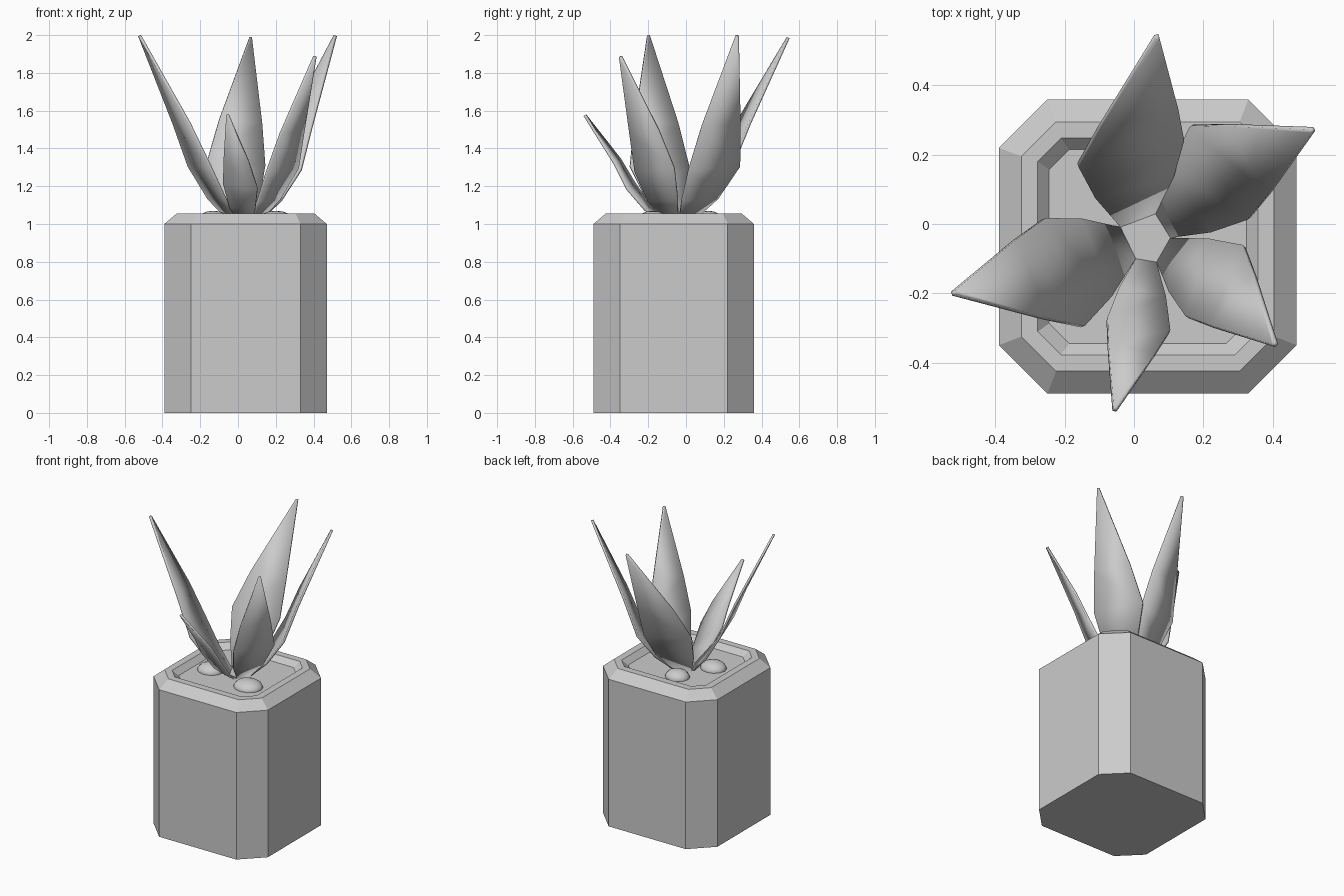
import bpy, bmesh
from mathutils import Vector

if "Cube" in bpy.data.objects:
    bpy.data.objects.remove(bpy.data.objects["Cube"])

FLOOR = 1.02


def add_object(name, verts, faces):
    mesh = bpy.data.meshes.new(name)
    mesh.from_pydata(verts, [], faces)
    obj = bpy.data.objects.new(name, mesh)
    bpy.context.collection.objects.link(obj)
    return obj


def octagon(inset, cut, z):
    x0, x1, y0, y1 = -0.39 + inset, 0.47 - inset, -0.49 + inset, 0.36 - inset
    return [(x0 + cut, y0, z), (x1 - cut, y0, z), (x1, y0 + cut, z), (x1, y1 - cut, z),
            (x1 - cut, y1, z), (x0 + cut, y1, z), (x0, y1 - cut, z), (x0, y0 + cut, z)]


# Pot: stacked chamfered squares (inset, corner cut, height)
rings = [(0, 0.14, 0), (0, 0.14, 1.0), (0.065, 0.10, 1.055),
         (0.112, 0.067, 1.055), (0.145, 0.058, FLOOR)]
verts = [p for r in rings for p in octagon(*r)]
faces = [tuple(reversed(range(8))), tuple(range(32, 40))]
for r in range(len(rings) - 1):
    for i in range(8):
        j = (i + 1) % 8
        faces.append((r * 8 + i, r * 8 + j, r * 8 + 8 + j, r * 8 + 8 + i))
add_object("pot", verts, faces)


def leaf(name, base_a, base_b, wide_a, wide_b, tip):
    """Blade running from a base edge through its widest row to a tip."""
    a0, b0 = Vector((*base_a, FLOOR)), Vector((*base_b, FLOOR))
    a2, b2, tip = Vector(wide_a), Vector(wide_b), Vector(tip)

    def row(a, b, widen, lift):
        mid, half = (a + b) / 2, (b - a) / 2 * widen
        mid.z += lift
        return [mid - half, mid + half]

    side = (b2 - a2).normalized() * 0.006
    pts = row(a0, b0, 1, 0)
    pts += row(a0.lerp(a2, 0.5), b0.lerp(b2, 0.5), 1.12, -0.025)
    pts += row(a2, b2, 1, 0)
    pts += row(a2.lerp(tip, 0.3), b2.lerp(tip, 0.3), 1.06, 0.02)
    pts += [tip - side, tip + side]
    quads = [(i, i + 1, i + 3, i + 2) for i in range(0, 8, 2)]
    obj = add_object(name, pts, quads)
    solid = obj.modifiers.new("thickness", 'SOLIDIFY')
    solid.thickness = 0.014
    solid.offset = -1
    return obj


# Leaves grow from the five edges of a small pentagon
core = [(-0.039, -0.009), (0.062, 0.029), (0.105, -0.04), (0.065, -0.11), (0.005, -0.10)]
blades = [
    ("leaf_back", (-0.16, 0.164, 1.34), (0.145, 0.24, 1.31), (0.068, 0.535, 1.99)),
    ("leaf_back_right", (0.16, 0.28, 1.31), (0.327, 0.012, 1.29), (0.51, 0.268, 2.0)),
    ("leaf_front_right", (0.312, -0.06, 1.30), (0.148, -0.265, 1.28), (0.402, -0.343, 1.89)),
    ("leaf_front", (0.105, -0.305, 1.19), (-0.076, -0.268, 1.22), (-0.053, -0.53, 1.58)),
    ("leaf_left", (-0.142, -0.294, 1.31), (-0.255, 0.017, 1.31), (-0.515, -0.197, 2.0)),
]
leaves = [leaf(n, core[i], core[(i + 1) % 5], a, b, t) for i, (n, a, b, t) in enumerate(blades)]

# Pebbles resting in the tray
pebbles = []
for i, (x, y, r) in enumerate([(0.20, -0.175, 0.095), (-0.13, -0.11, 0.085), (-0.02, 0.12, 0.08)]):
    bpy.ops.mesh.primitive_uv_sphere_add(segments=12, ring_count=8, radius=1, location=(x, y, FLOOR))
    obj = bpy.context.object
    obj.name = f"pebble_{i + 1}"
    obj.scale = (r, r * 0.9, 0.05)
    pebbles.append(obj)

# Soft shading on leaves and pebbles
bpy.ops.object.select_all(action='DESELECT')
for obj in leaves + pebbles:
    obj.select_set(True)
bpy.context.view_layer.objects.active = leaves[0]
bpy.ops.object.shade_smooth_by_angle(angle=0.6)
